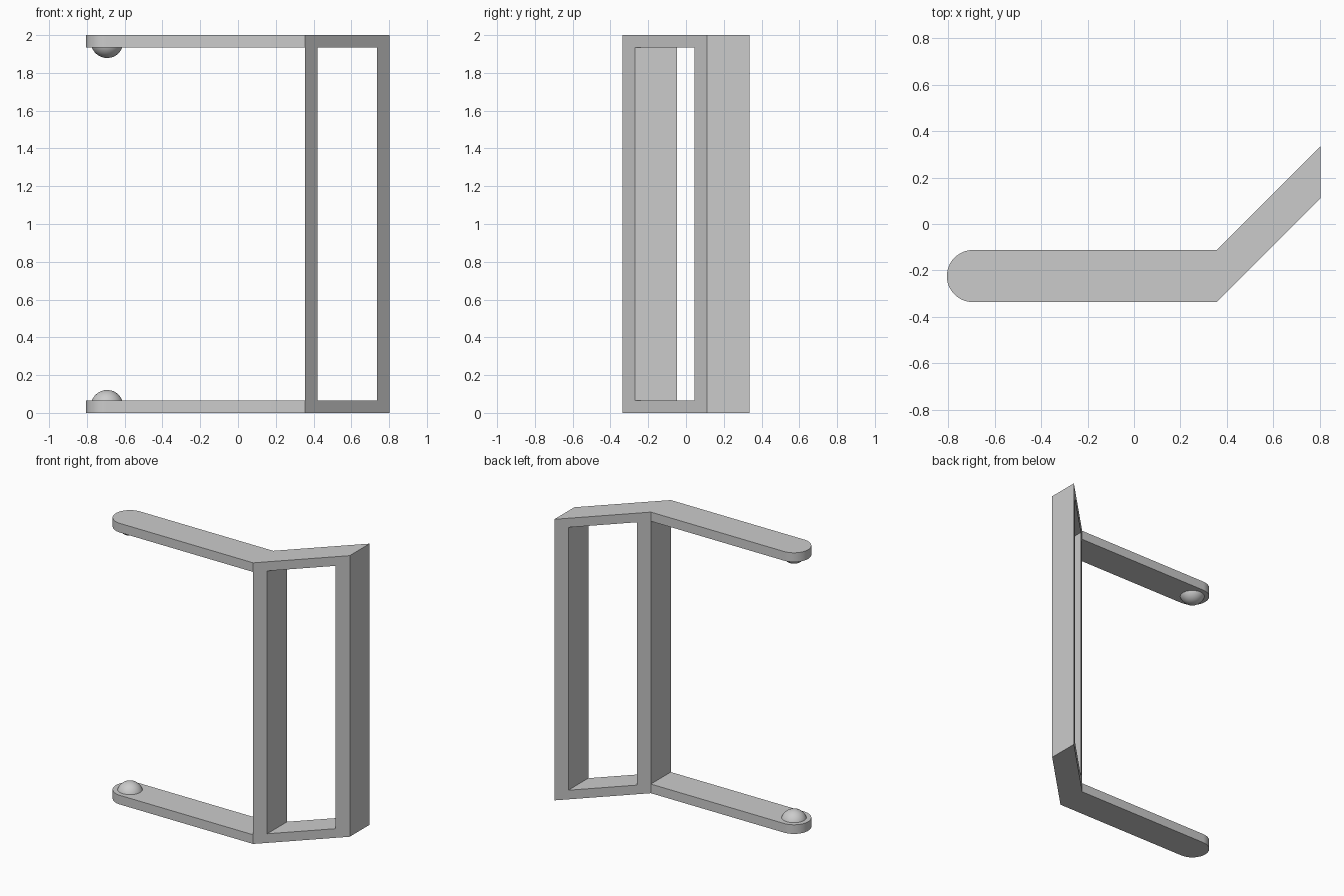
import bpy, bmesh, math
from mathutils import Matrix, Vector

cube = bpy.data.objects.get("Cube")
if cube:
    bpy.data.objects.remove(cube, do_unlink=True)

# Main sizes
HEIGHT, BAR = 2.0, 0.065
LEFT, BEND, RIGHT = -0.805, 0.355, 0.802
FRONT, DEPTH = -0.336, 0.224
RADIUS = DEPTH / 2
MID_Y = FRONT + RADIUS
SLOPE = RIGHT - BEND          # the frame turns back by 45 degrees

metal = bpy.data.materials.new("plain grey")
metal.use_nodes = True
grey = (0.6, 0.6, 0.6, 1)
metal.diffuse_color = grey
metal.node_tree.nodes["Principled BSDF"].inputs["Base Color"].default_value = grey


def add_object(name, bm):
    bmesh.ops.recalc_face_normals(bm, faces=bm.faces)
    mesh = bpy.data.meshes.new(name)
    bm.to_mesh(mesh)
    bm.free()
    mesh.materials.append(metal)
    obj = bpy.data.objects.new(name, mesh)
    bpy.context.collection.objects.link(obj)
    return obj


def select_only(obj):
    bpy.ops.object.select_all(action='DESELECT')
    obj.select_set(True)
    bpy.context.view_layer.objects.active = obj


def cut_opening(target, x0, x1):
    """Cut a straight opening from front to back between the rails."""
    bm = bmesh.new()
    size = Matrix.Diagonal((x1 - x0, 2, HEIGHT - 2 * BAR, 1))
    place = Matrix.Translation(((x0 + x1) / 2, 0, HEIGHT / 2))
    bmesh.ops.create_cube(bm, size=1, matrix=place @ size)
    cutter = add_object("opening_cutter", bm)
    cutter.hide_render = True
    mod = target.modifiers.new("opening", 'BOOLEAN')
    mod.operation, mod.solver, mod.object = 'DIFFERENCE', 'EXACT', cutter
    select_only(target)
    bpy.ops.object.modifier_apply(modifier=mod.name)
    bpy.data.objects.remove(cutter, do_unlink=True)


# Bracket: plan outline with a rounded end, raised to full height
outline = [(BEND, FRONT), (RIGHT, FRONT + SLOPE),
           (RIGHT, FRONT + DEPTH + SLOPE), (BEND, FRONT + DEPTH)]
STEPS = 24
for i in range(STEPS + 1):
    a = math.pi / 2 + math.pi * i / STEPS
    outline.append((LEFT + RADIUS + RADIUS * math.cos(a),
                    MID_Y + RADIUS * math.sin(a)))
bm = bmesh.new()
base = bm.faces.new([bm.verts.new((x, y, 0)) for x, y in outline])
raised = bmesh.ops.extrude_face_region(bm, geom=[base], use_keep_orig=True)
top = [v for v in raised["geom"] if isinstance(v, bmesh.types.BMVert)]
bmesh.ops.translate(bm, verts=top, vec=(0, 0, HEIGHT))
bracket = add_object("bracket_frame", bm)

# Space between the arms, then the window in the slanted frame
cut_opening(bracket, LEFT - 0.2, BEND)
cut_opening(bracket, BEND + BAR, RIGHT - BAR)
select_only(bracket)
bpy.ops.object.shade_smooth_by_angle(angle=math.radians(30))


# Domed studs facing each other on the arm ends
def add_stud(name, upper):
    bm = bmesh.new()
    bmesh.ops.create_uvsphere(bm, u_segments=40, v_segments=32, radius=0.086)
    bmesh.ops.translate(bm, verts=bm.verts,
                        vec=(LEFT + RADIUS, MID_Y, 0.035))
    cut = bmesh.ops.bisect_plane(
        bm, geom=bm.verts[:] + bm.edges[:] + bm.faces[:],
        plane_co=Vector((0, 0, BAR - 0.01)), plane_no=Vector((0, 0, 1)),
        clear_inner=True)
    rim = [e for e in cut["geom_cut"] if isinstance(e, bmesh.types.BMEdge)]
    bmesh.ops.holes_fill(bm, edges=rim)
    if upper:
        for v in bm.verts:
            v.co.z = HEIGHT - v.co.z
    stud = add_object(name, bm)
    select_only(stud)
    bpy.ops.object.shade_smooth_by_angle(angle=math.radians(30))


add_stud("lower_stud", False)
add_stud("upper_stud", True)
